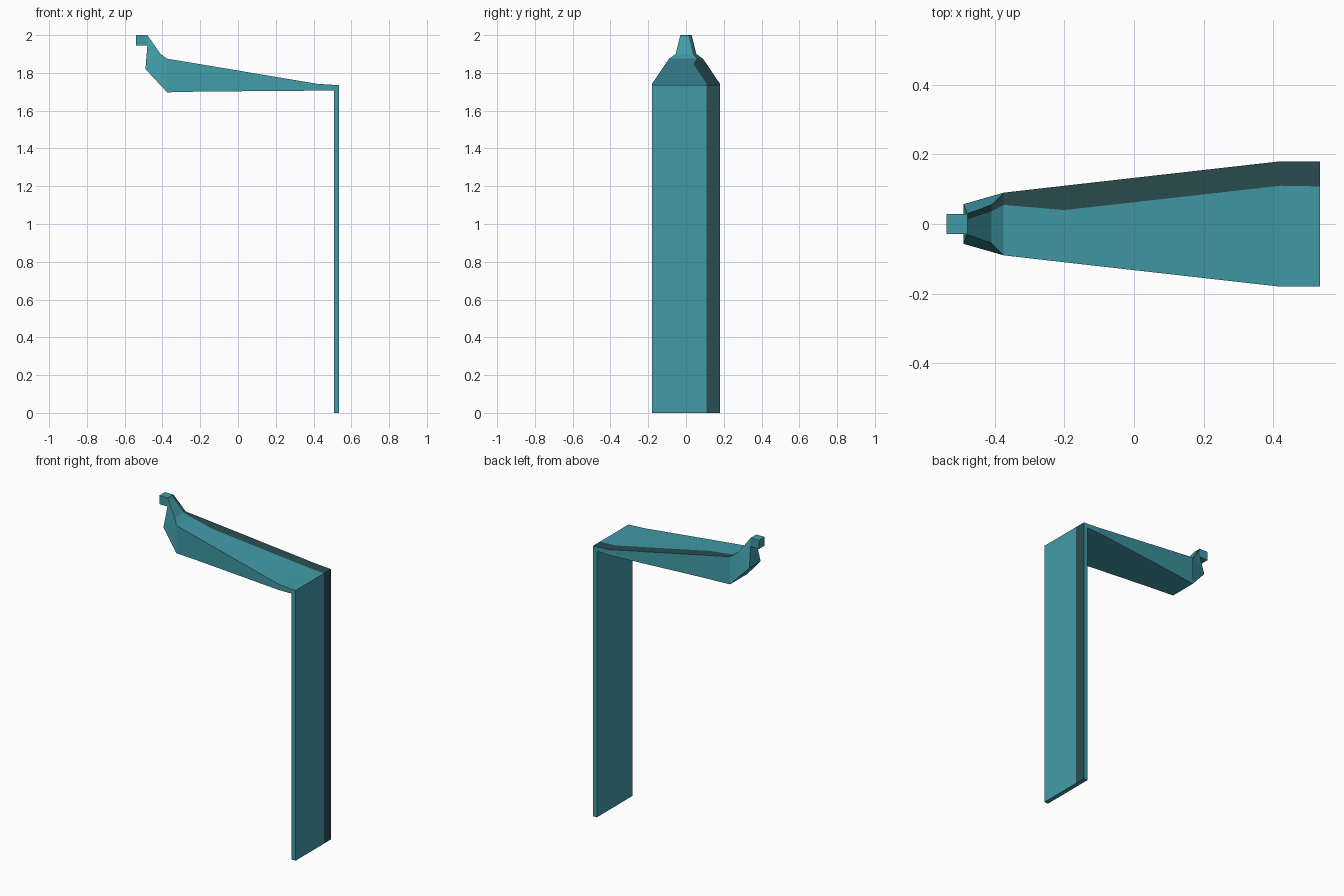
import bpy, bmesh

if "Cube" in bpy.data.objects:
    bpy.data.objects.remove(bpy.data.objects["Cube"])


def material(name, rgb):
    m = bpy.data.materials.new(name)
    m.diffuse_color = (*rgb, 1.0)
    m.use_nodes = True
    m.node_tree.nodes["Principled BSDF"].inputs["Base Color"].default_value = m.diffuse_color
    return m


TEAL = material("teal", (0.053, 0.33, 0.39))
DARK = material("dark_teal", (0.023, 0.075, 0.084))


def loft(name, sections):
    """Section: (inner x, inner z, inner half width, outer x, outer z, outer half width, stripe y)."""
    bm = bmesh.new()
    rings = []
    for ix, iz, iw, ox, oz, ow, s in sections:
        pts = [(ix, -iw, iz), (ix, iw, iz), (ox, ow, oz), (ox, s, oz), (ox, -ow, oz)]
        rings.append([bm.verts.new(p) for p in pts])
    for a, b in zip(rings, rings[1:]):
        for i in range(5):
            j = (i + 1) % 5
            f = bm.faces.new((a[i], a[j], b[j], b[i]))
            f.material_index = 1 if i == 2 else 0  # stripe along the outer +y edge
    bm.faces.new(rings[0])
    bm.faces.new(rings[-1][::-1])
    bmesh.ops.recalc_face_normals(bm, faces=bm.faces[:])
    me = bpy.data.meshes.new(name)
    bm.to_mesh(me)
    bm.free()
    me.materials.append(TEAL)
    me.materials.append(DARK)
    ob = bpy.data.objects.new(name, me)
    bpy.context.collection.objects.link(ob)
    return ob


# Upright panel bending into the tapered arm and the raised neck
loft("panel_and_arm", [
    (0.507, 0.0, 0.18, 0.535, 0.0, 0.18, 0.108),
    (0.507, 1.708, 0.18, 0.535, 1.735, 0.18, 0.108),
    (0.42, 1.706, 0.18, 0.42, 1.742, 0.18, 0.11),
    (-0.20, 1.701, 0.11, -0.20, 1.846, 0.11, 0.04),
    (-0.375, 1.697, 0.09, -0.375, 1.875, 0.09, 0.055),
    (-0.49, 1.82, 0.057, -0.41, 1.90, 0.055, 0.036),
    (-0.48, 1.945, 0.03, -0.48, 2.0, 0.03, 0.013),
])

# Small square connector at the tip of the neck
bpy.ops.mesh.primitive_cube_add(size=1, location=(-0.509, 0, 1.9725))
tip = bpy.context.object
tip.name = "connector"
tip.scale = (0.06, 0.058, 0.055)
tip.data.materials.append(TEAL)
